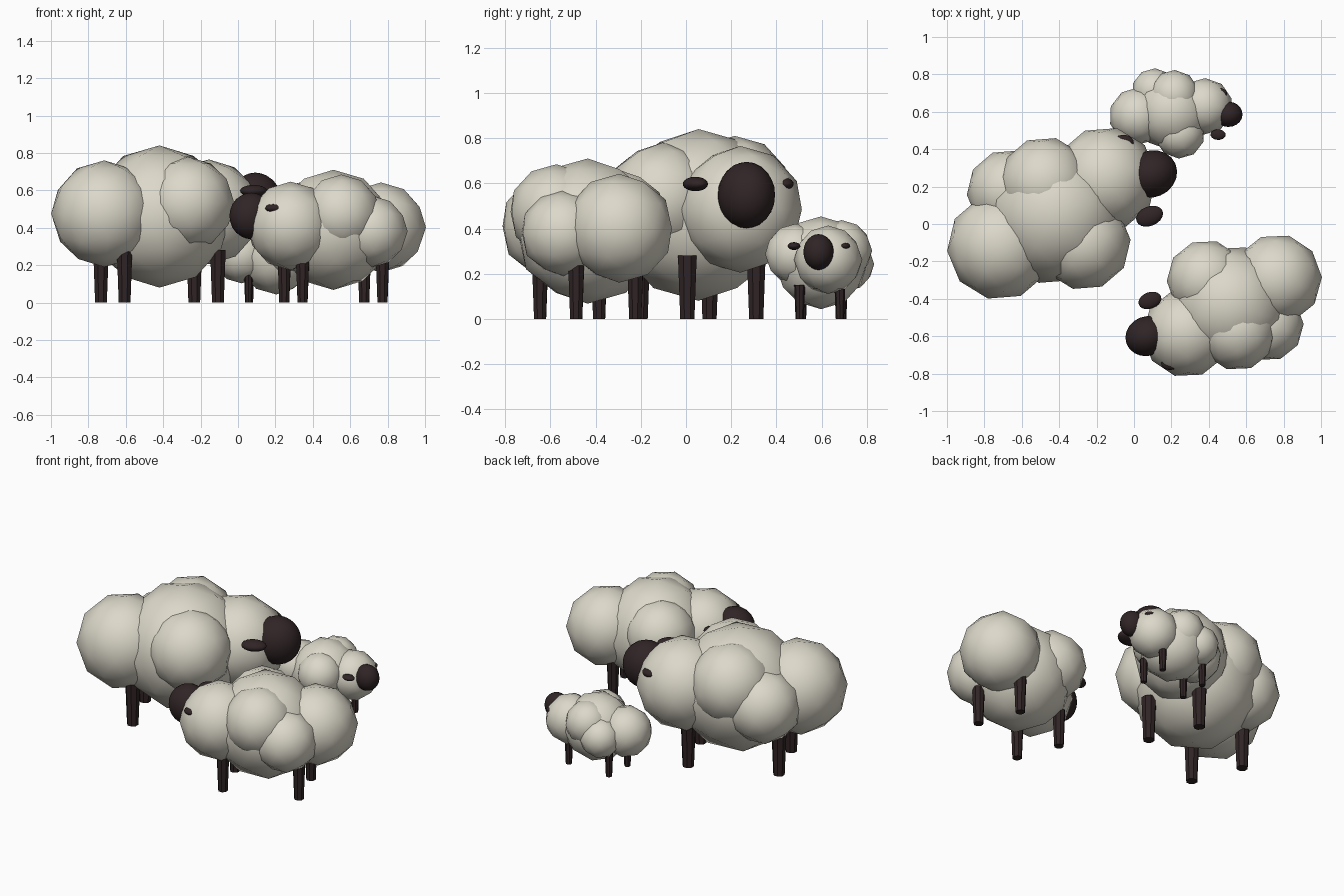
import bpy
from math import radians
from mathutils import Matrix, Vector

cube = bpy.data.objects.get("Cube")
if cube:
    bpy.data.objects.remove(cube, do_unlink=True)


def make_material(name, rgb):
    mat = bpy.data.materials.new(name)
    mat.use_nodes = True
    colour = (*rgb, 1)
    mat.diffuse_color = colour
    bsdf = mat.node_tree.nodes["Principled BSDF"]
    bsdf.inputs["Base Color"].default_value = colour
    bsdf.inputs["Roughness"].default_value = 0.9
    return mat


wool = make_material("cream wool", (0.72, 0.69, 0.59))
dark = make_material("dark brown", (0.030, 0.018, 0.019))


def finish(name, mat, frame, local, size):
    """Place the active primitive in the frame of its sheep."""
    ob = bpy.context.object
    ob.name = name
    ob.data.materials.append(mat)
    ob.matrix_world = frame @ Matrix.Translation(local) @ Matrix.Diagonal((*size, 1))
    return ob


def ball(name, mat, frame, local, size, detail):
    bpy.ops.mesh.primitive_ico_sphere_add(subdivisions=detail, radius=1)
    bpy.ops.object.shade_smooth()
    return finish(name, mat, frame, local, size)


def leg(name, frame, forward, side):
    height = 0.28
    bpy.ops.mesh.primitive_cone_add(vertices=8, radius1=0.034, radius2=0.045, depth=height)
    bpy.ops.object.shade_smooth_by_angle(angle=radians(30))
    return finish(name, dark, frame, (forward, side, height / 2), (1, 1, 1))


# Wool lobes: name, (forward, left, up), radius
LOBES = [
    ("body", (0, 0, 0.46), 0.38),
    ("rump", (-0.34, -0.05, 0.475), 0.285),
    ("chest", (0.315, 0.07, 0.485), 0.28),
    ("right_flank", (0.08, -0.205, 0.53), 0.25),
    ("left_flank", (0.01, 0.17, 0.56), 0.25),
    ("left_haunch", (-0.185, 0.205, 0.45), 0.225),
]


def sheep(label, x, y, heading, scale):
    frame = (Matrix.Translation((x, y, 0)) @ Matrix.Rotation(radians(heading), 4, "Z")
             @ Matrix.Scale(scale, 4))
    # Fleece
    for part, local, radius in LOBES:
        ball(f"{label}_{part}", wool, frame, local, (radius,) * 3, 2)
    # Head
    ball(f"{label}_head", dark, frame, (0.555, 0, 0.548), (0.14, 0.125, 0.147), 3)
    # Ears and legs on both sides
    for side, sign in (("left", 1), ("right", -1)):
        ball(f"{label}_{side}_ear", dark, frame, (0.46, sign * 0.205, 0.597),
             (0.075, 0.052, 0.032), 3)
        for end, forward in (("front", 0.27), ("back", -0.27)):
            leg(f"{label}_{end}_{side}_leg", frame, forward, sign * 0.165)


sheep("large_sheep", -0.42, 0.055, 22.5, 1.0)
sheep("medium_sheep", 0.51, -0.435, 200.5, 0.845)
sheep("lamb", 0.205, 0.597, -2, 0.54)
